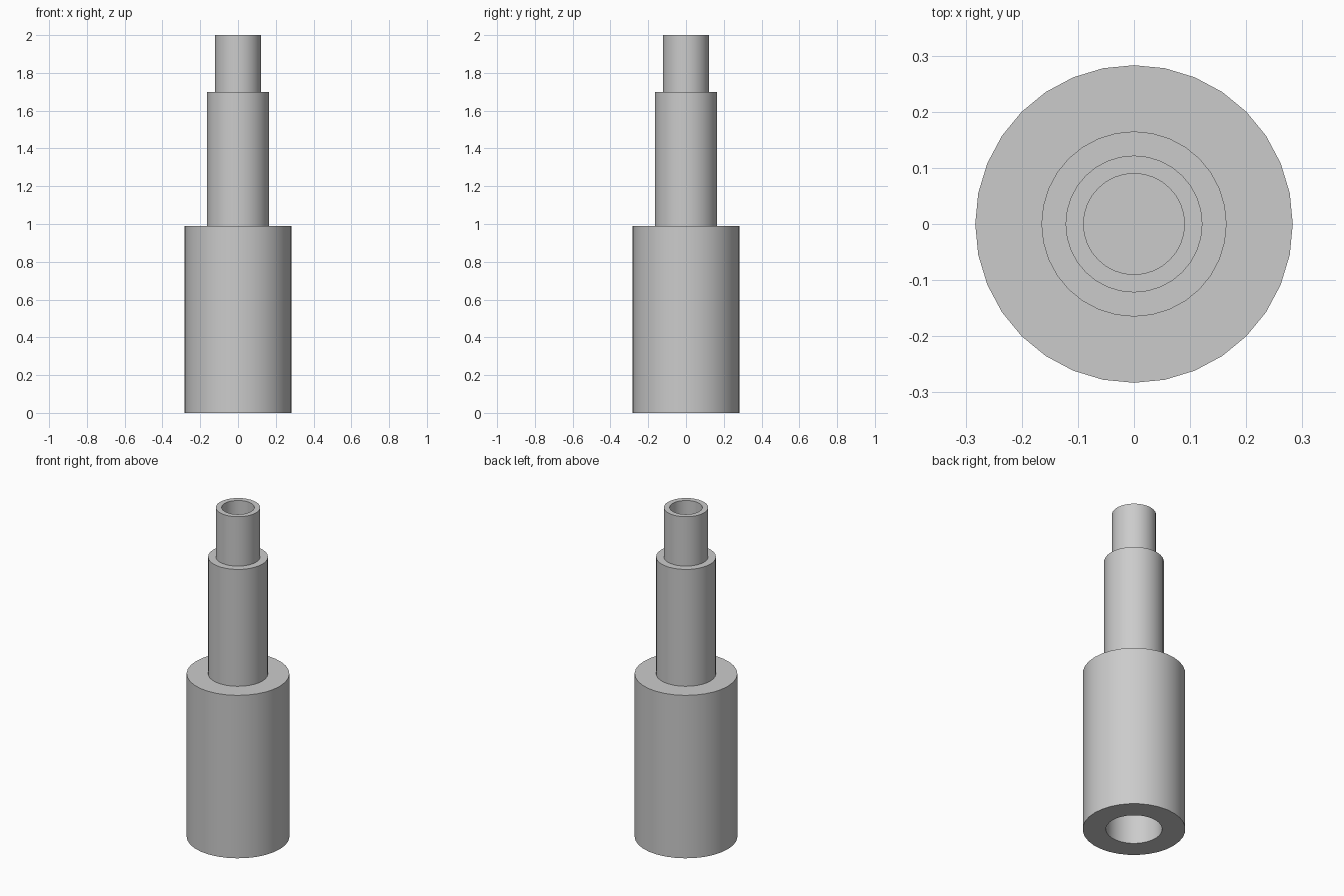
import bpy
import bmesh
import math
from mathutils import Matrix

cube = bpy.data.objects.get("Cube")
if cube:
    bpy.data.objects.remove(cube, do_unlink=True)

SIDES = 32

grey = bpy.data.materials.new("plain grey")
grey.use_nodes = True
grey.diffuse_color = (0.6, 0.6, 0.6, 1)
grey.node_tree.nodes["Principled BSDF"].inputs["Base Color"].default_value = (0.6, 0.6, 0.6, 1)


def lathe(name, profile):
    """Revolve (radius, height) points around z; zero radius closes on the axis."""
    bm = bmesh.new()
    points = [bm.verts.new((r, 0, z)) for r, z in profile]
    edges = [bm.edges.new(pair) for pair in zip(points, points[1:])]
    bmesh.ops.spin(bm, geom=points + edges, cent=(0, 0, 0), axis=(0, 0, 1),
                   angle=math.tau, steps=SIDES, use_merge=True)
    bmesh.ops.remove_doubles(bm, verts=bm.verts, dist=1e-5)
    bmesh.ops.recalc_face_normals(bm, faces=bm.faces)
    mesh = bpy.data.meshes.new(name)
    bm.to_mesh(mesh)
    bm.free()
    mesh.materials.append(grey)
    obj = bpy.data.objects.new(name, mesh)
    bpy.context.collection.objects.link(obj)
    bpy.ops.object.select_all(action='DESELECT')
    obj.select_set(True)
    bpy.context.view_layer.objects.active = obj
    bpy.ops.object.shade_smooth_by_angle(angle=math.radians(30))
    return obj


# Stepped body: wide sleeve, middle stage and top tube, with a blind bore at each end
lathe("stepped_sleeve", [
    (0, 0.99), (0.155, 0.99), (0.155, 0),      # lower bore
    (0.283, 0), (0.283, 0.99),                 # wide sleeve
    (0.165, 0.99), (0.165, 1.7),               # middle stage
    (0.122, 1.7), (0.122, 2),                  # top tube
    (0.09, 2), (0.09, 1.7), (0, 1.7),          # upper bore
])
